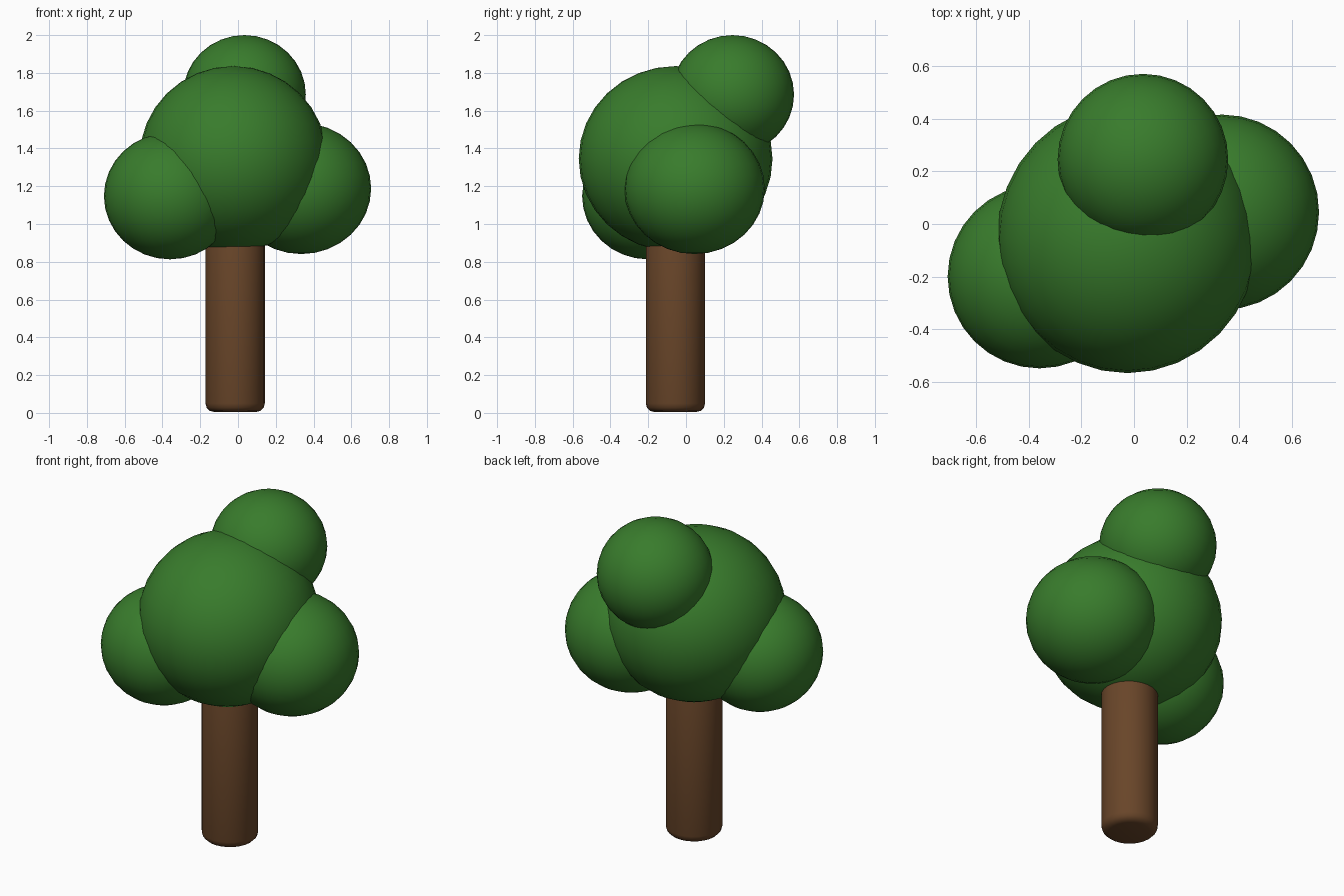
import bpy
from math import radians

if "Cube" in bpy.data.objects:
    bpy.data.objects.remove(bpy.data.objects["Cube"])


def material(name, color):
    mat = bpy.data.materials.new(name)
    mat.diffuse_color = color
    mat.use_nodes = True
    mat.node_tree.nodes["Principled BSDF"].inputs["Base Color"].default_value = mat.diffuse_color
    return mat


GREEN = material("leaf_green", (0.04, 0.20, 0.025, 1))
BROWN = material("bark_brown", (0.14, 0.06, 0.022, 1))


def foliage(name, center, radii):
    bpy.ops.mesh.primitive_uv_sphere_add(segments=32, ring_count=16, radius=1, location=center)
    ob = bpy.context.object
    ob.name = name
    ob.scale = radii
    bpy.ops.object.transform_apply(location=False, rotation=False, scale=True)
    bpy.ops.object.shade_smooth()
    ob.data.materials.append(GREEN)


# Trunk: cylinder with rounded rims, its top hidden in the crown
bpy.ops.mesh.primitive_cylinder_add(vertices=24, radius=0.157, depth=0.96,
                                    location=(-0.015, -0.056, 0.485))
trunk = bpy.context.object
trunk.name = "trunk"
trunk.data.materials.append(BROWN)
bevel = trunk.modifiers.new("rounded_rims", "BEVEL")
bevel.width = 0.045
bevel.segments = 3
bevel.limit_method = "ANGLE"
bevel.angle_limit = radians(40)
bpy.ops.object.shade_smooth()

# Crown: one large ball with three smaller ones around it
foliage("crown_main", (-0.025, -0.055, 1.345), (0.497, 0.513, 0.491))
foliage("crown_top", (0.034, 0.246, 1.685), (0.325, 0.326, 0.315))
foliage("crown_right", (0.335, 0.045, 1.188), (0.37, 0.372, 0.347))
foliage("crown_left", (-0.36, -0.2, 1.148), (0.35, 0.35, 0.335))
